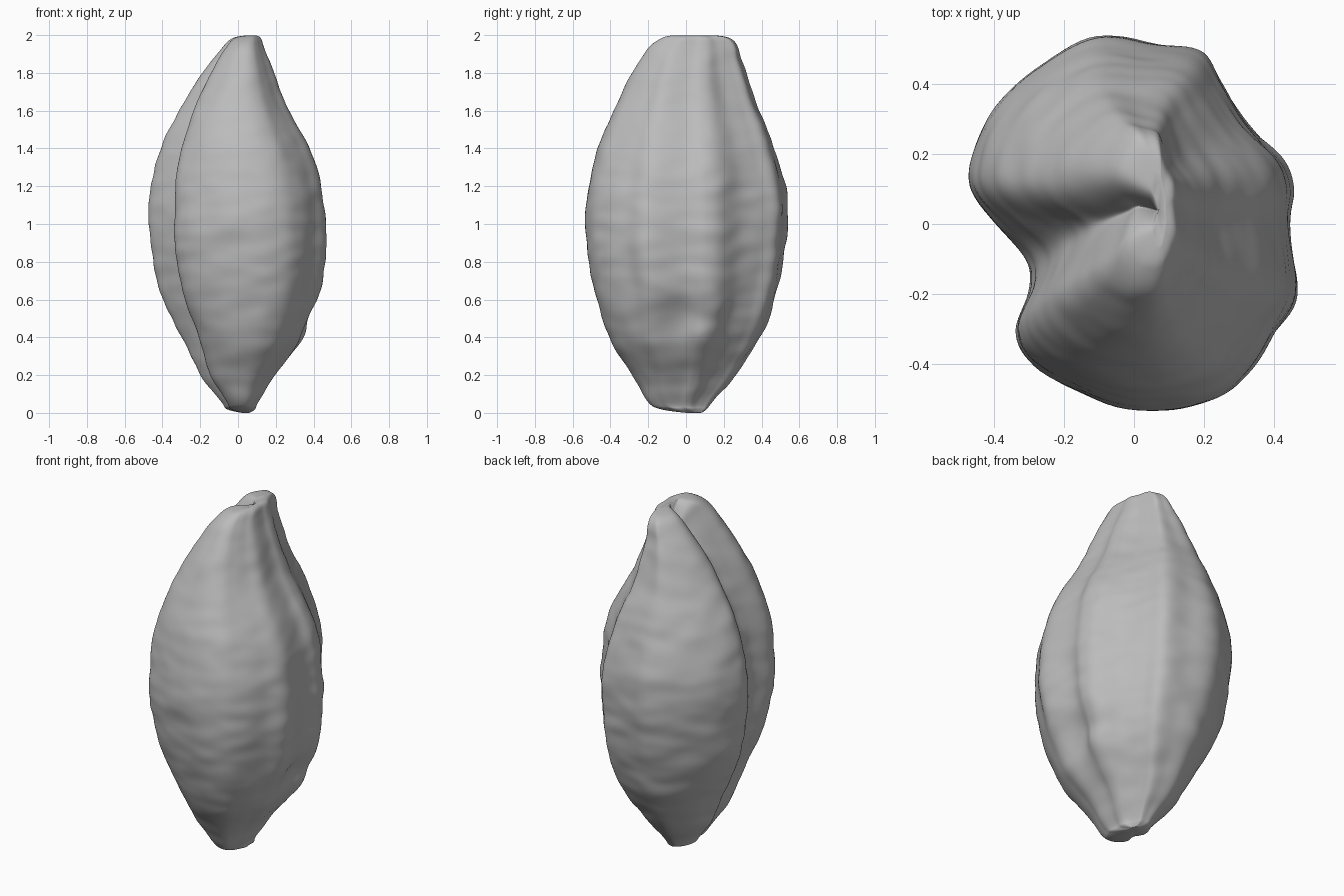
import bpy, bmesh, math
from mathutils import Vector, noise

cube = bpy.data.objects.get("Cube")
if cube:
    bpy.data.objects.remove(cube, do_unlink=True)

SIDES, RINGS = 160, 170

# Widest cross-section, counter-clockwise from the left side (x, y)
SECTION = [(.45, .1), (.42, .19), (.32, .29), (.25, .4), (.19, .49), (.05, .515),
           (-.12, .53), (-.28, .44), (-.4, .32), (-.46, .2), (-.47, .1), (-.4, 0),
           (-.31, -.1), (-.3, -.19), (-.34, -.31), (-.28, -.41), (-.1, -.51),
           (.1, -.535), (.24, -.5), (.33, -.42), (.4, -.32), (.465, -.2), (.44, 0)]

# Outline by height: z, x min, x max, y min, y max
OUTLINE = [(0, .02, .06, 0, .08), (.02, -.06, .09, -.14, .11), (.06, -.09, .11, -.21, .14),
           (.2, -.2, .2, -.29, .26), (.4, -.3, .34, -.41, .39), (.6, -.39, .43, -.47, .47),
           (.8, -.45, .46, -.52, .51), (1, -.47, .465, -.54, .535), (1.2, -.46, .445, -.52, .52),
           (1.4, -.41, .385, -.47, .47), (1.6, -.32, .27, -.38, .39), (1.8, -.2, .19, -.29, .32),
           (1.93, -.1, .14, -.21, .28), (1.985, -.04, .12, -.13, .23), (2, .05, .09, -.06, .14)]


def spline(points, t, closed=False):
    """Smooth curve through the points, t from 0 to 1."""
    n = len(points)
    f = t * (n if closed else n - 1)
    i = min(int(f), n - 1 if closed else n - 2)
    u = f - i
    pick = lambda k: points[k % n] if closed else points[max(0, min(n - 1, k))]
    a, b, c, d = (pick(i + k) for k in (-1, 0, 1, 2))
    return [q + u / 2 * (r - p + u * (2 * p - 5 * q + 4 * r - s + u * (3 * (q - r) + s - p)))
            for p, q, r, s in zip(a, b, c, d)]


def bump(x, centre, width):
    return math.exp(-((x - centre) / width) ** 2)


def surface(s, t):
    z, x0, x1, y0, y1 = spline(OUTLINE, t)
    sx, sy = spline(SECTION, s, True)
    u, v = (sx + .47) / .935, (sy + .54) / 1.07
    p = Vector((x0 + (x1 - x0) * u, y0 + (y1 - y0) * v, z))
    axis = Vector(((x0 + x1) / 2, (y0 + y1) / 2, z))
    out = p - axis
    # Long crease on one side, opening towards the tip
    if sx < 0:
        upper = max(0, min(1, (z - 1.1) / .8))
        p -= out * bump(sy, -.1 + .1 * upper, .13) * .6 * upper ** 1.5
        p.z -= .1 * bump(sy, 0, .15) * max(0, (z - 1.7) / .3)
    # Hollow with a small swelling low on the opposite side
    if sx > 0:
        p.x -= .035 * bump(p.y, -.02, .17) * bump(z, .5, .12)
        p.x += .025 * bump(p.y, .07, .08) * bump(z, .4, .1)
    # Uneven husk: broad lumps and fine cross wrinkles
    fade = min(1, out.length * 4)
    wave = noise.noise(p * 4) * .012 + noise.noise(Vector((p.x * 7, p.y * 7, p.z * 14))) * .007
    return p + out.normalized() * wave * fade


# Seed body lofted ring by ring
bm = bmesh.new()
rings = [[bm.verts.new(surface(i / SIDES, j / RINGS)) for i in range(SIDES)]
         for j in range(RINGS + 1)]
for low, high in zip(rings, rings[1:]):
    for i in range(SIDES):
        k = (i + 1) % SIDES
        bm.faces.new((low[i], low[k], high[k], high[i]))
for ring in (rings[0], rings[-1]):
    centre = bm.verts.new(sum((v.co for v in ring), Vector()) / SIDES)
    for i in range(SIDES):
        bm.faces.new((ring[i], ring[(i + 1) % SIDES], centre))
bmesh.ops.recalc_face_normals(bm, faces=bm.faces)
for face in bm.faces:
    face.smooth = True

mesh = bpy.data.meshes.new("seed")
bm.to_mesh(mesh)
bm.free()
seed = bpy.data.objects.new("seed", mesh)
bpy.context.collection.objects.link(seed)

# Soften the lofted rings
soften = seed.modifiers.new("soften", 'SMOOTH')
soften.factor, soften.iterations = .5, 4

husk = bpy.data.materials.new("plain grey")
husk.use_nodes = True
colour = (.5, .5, .5, 1)
husk.diffuse_color = colour
husk.node_tree.nodes["Principled BSDF"].inputs["Base Color"].default_value = colour
mesh.materials.append(husk)
